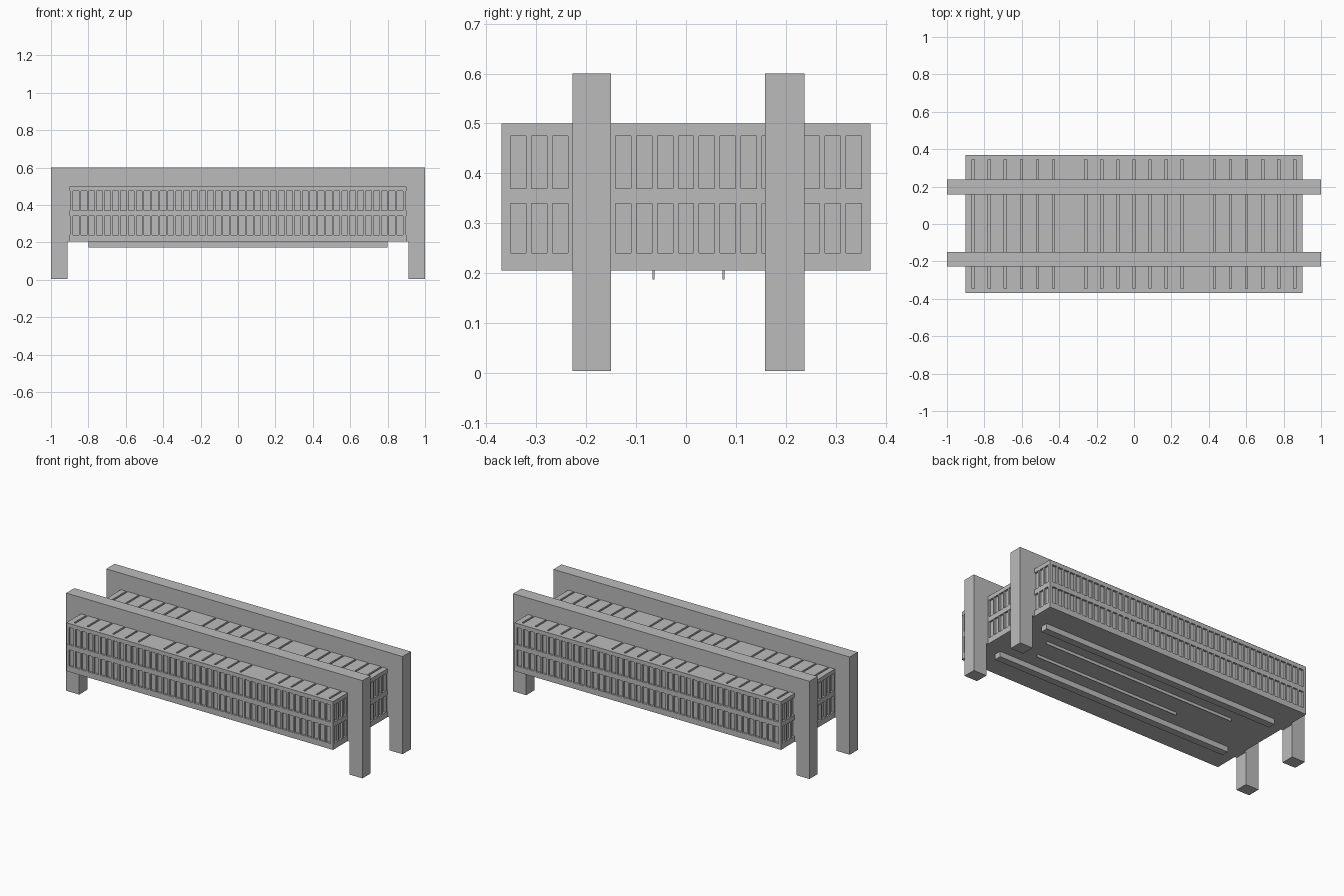
import bpy
import bmesh
from mathutils import Matrix, Vector

if "Cube" in bpy.data.objects:
    bpy.data.objects.remove(bpy.data.objects["Cube"], do_unlink=True)

# One plain concrete colour
concrete = bpy.data.materials.new("concrete grey")
concrete.use_nodes = True
GREY = (0.5, 0.5, 0.5, 1)
concrete.diffuse_color = GREY
concrete.node_tree.nodes["Principled BSDF"].inputs["Base Color"].default_value = GREY


def build(name, boxes):
    """Make one object from boxes given as ((x0, x1), (y0, y1), (z0, z1))."""
    bm = bmesh.new()
    for spans in boxes:
        centre = Vector([(a + b) / 2 for a, b in spans])
        size = Vector([b - a for a, b in spans])
        bmesh.ops.create_cube(bm, size=1, matrix=Matrix.LocRotScale(centre, None, size))
    mesh = bpy.data.meshes.new(name)
    bm.to_mesh(mesh)
    bm.free()
    mesh.materials.append(concrete)
    obj = bpy.data.objects.new(name, mesh)
    bpy.context.collection.objects.link(obj)
    return obj


HX, HY = 0.9, 0.37        # half length and half depth of the hall
BASE, TOP = 0.205, 0.5
RECESS = 0.012
BORDER = 0.018
POST = 0.011

# Recessed window walls
build("window_core", [((-HX + RECESS, HX - RECESS), (-HY + RECESS, HY - RECESS), (BASE, 0.48))])

# Floor, middle and roof bands
for name, z in (("floor_band", (BASE, 0.24)), ("middle_band", (0.34, 0.37)),
                ("eave_band", (0.475, 0.491))):
    build(name, [((-HX, HX), (-HY, HY), z)])


# Posts between the windows
def post_positions(half, count):
    pitch = 2 * (half - BORDER + POST / 2) / count
    return [(i - count / 2) * pitch for i in range(1, count)]


POST_Z = (0.23, 0.48)
long_posts = []
for x in post_positions(HX, 42):
    for s in (-1, 1):
        y = sorted((s * HY * 0.999, s * (HY - RECESS - 0.005)))
        long_posts.append(((x - POST / 2, x + POST / 2), y, POST_Z))
build("long_side_posts", long_posts)

end_posts = []
for y in post_positions(HY, 17):
    for s in (-1, 1):
        x = sorted((s * HX * 0.999, s * (HX - RECESS - 0.005)))
        end_posts.append((x, (y - POST / 2, y + POST / 2), POST_Z))
build("end_posts", end_posts)

build("corner_posts", [(sorted((sx * HX * 0.999, sx * (HX - BORDER))),
                        sorted((sy * HY * 0.999, sy * (HY - BORDER))), POST_Z)
                       for sx in (-1, 1) for sy in (-1, 1)])

# Roof slabs parted by narrow slots, with solid margins front and back
slots = [i * 0.086 for i in range(-10, 11) if abs(i) != 4]
edges = [-HX] + [x + d for x in slots for d in (-0.006, 0.006)] + [HX]
ROOF_Z = (0.488, TOP)
roof = [((a, b), (-0.345, 0.345), ROOF_Z) for a, b in zip(edges[::2], edges[1::2])]
roof += [((-HX, HX), sorted((s * 0.345, s * HY)), ROOF_Z) for s in (-1, 1)]
build("roof_slabs", roof)

# Two portal frames carrying the hall
for name, y in (("front", (-0.228, -0.15)), ("back", (0.158, 0.238))):
    build(name + "_frame_beam", [((-1, 1), y, (TOP - 0.005, 0.6))])
    for side, s in (("left", 1), ("right", -1)):
        build(f"{name}_{side}_leg", [(sorted((s * 0.912, s)), y, (0.004, TOP - 0.005)),
                                     (sorted((s * 0.88, s * 0.93)), y, (BASE, TOP - 0.005))])

# Rails under the floor
for name, y in (("front", -0.19), ("back", 0.2)):
    build(name + "_floor_rail", [((-0.8, 0.8), (y - 0.022, y + 0.022), (0.172, 0.21))])
build("front_thin_rail", [((-0.35, 0.63), (-0.067, -0.063), (0.187, 0.21))])
build("back_thin_rail", [((-0.62, 0.68), (0.073, 0.077), (0.187, 0.21))])
